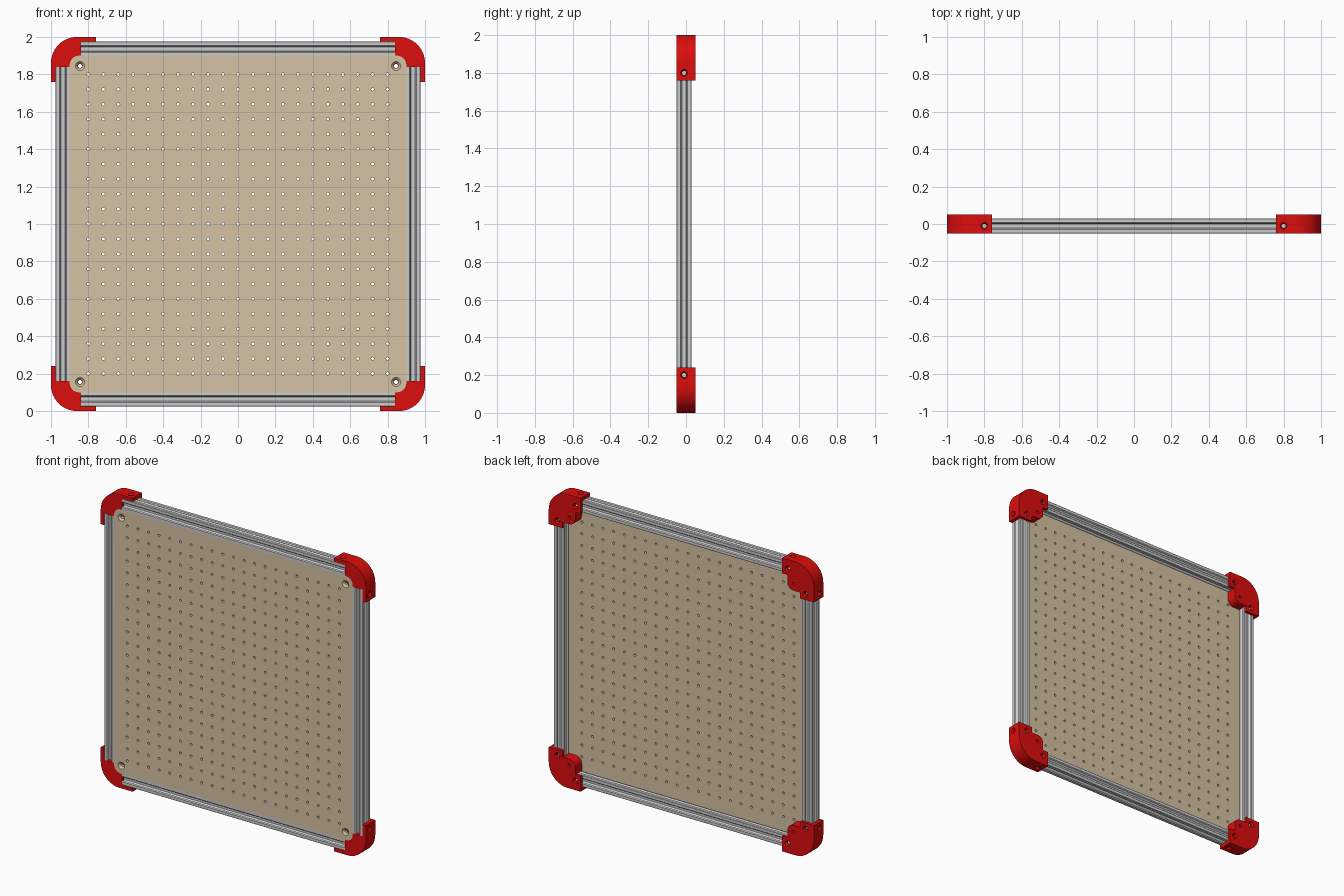
import bpy, bmesh, math
from mathutils import Matrix, Vector

if "Cube" in bpy.data.objects:
    bpy.data.objects.remove(bpy.data.objects["Cube"])

MID = Vector((0, 0, 1))          # centre of the square frame
F, B = -0.05, 0.05               # front and back planes
PANEL_BACK = -0.02
AXIS, AXIS_Y = 0.935, -0.01      # centre line of the rails


def material(name, rgb):
    m = bpy.data.materials.new(name)
    m.diffuse_color = (*rgb, 1)
    m.use_nodes = True
    m.node_tree.nodes["Principled BSDF"].inputs["Base Color"].default_value = m.diffuse_color
    return m


def to_object(bm, name, mat=None):
    bmesh.ops.recalc_face_normals(bm, faces=bm.faces)
    me = bpy.data.meshes.new(name)
    bm.to_mesh(me)
    bm.free()
    ob = bpy.data.objects.new(name, me)
    bpy.context.collection.objects.link(ob)
    if mat:
        me.materials.append(mat)
    return ob


def prism(bm, pts, y0, y1):
    """Extrude an x-z outline (relative to MID) from y0 to y1."""
    f = bm.faces.new([bm.verts.new((x, y0, z + 1)) for x, z in pts])
    ext = bmesh.ops.extrude_face_region(bm, geom=[f])["geom"]
    bmesh.ops.translate(bm, vec=(0, y1 - y0, 0),
                        verts=[v for v in ext if isinstance(v, bmesh.types.BMVert)])


def arc(cx, cz, r, a0, a1, n):
    return [(cx + r * math.cos(math.radians(a0 + (a1 - a0) * i / n)),
             cz + r * math.sin(math.radians(a0 + (a1 - a0) * i / n))) for i in range(n + 1)]


def drill(bm, start, end, r1, r2=None, seg=24):
    """Closed cylinder or cone between two points."""
    a, b = Vector(start), Vector(end)
    d = b - a
    m = Matrix.Translation((a + b) / 2) @ d.to_track_quat('Z', 'Y').to_matrix().to_4x4()
    bmesh.ops.create_cone(bm, cap_ends=True, segments=seg, radius1=r1,
                          radius2=r1 if r2 is None else r2, depth=d.length, matrix=m)


def rounded_square(h, r):
    pts = []
    for k, (sx, sz) in enumerate(((1, 1), (-1, 1), (-1, -1), (1, -1))):
        pts += arc(sx * (h - r), sz * (h - r), r, 90 * k, 90 * k + 90, 8)
    return pts


def cut(ob, *cutters):
    for c in cutters:
        m = ob.modifiers.new("cut", 'BOOLEAN')
        m.operation, m.solver, m.object = 'DIFFERENCE', 'MANIFOLD', c
        bpy.context.view_layer.objects.active = ob
        bpy.ops.object.modifier_apply(modifier=m.name)
    for c in cutters:
        bpy.data.objects.remove(c)


def smooth(ob):
    bpy.ops.object.select_all(action='DESELECT')
    ob.select_set(True)
    bpy.context.view_layer.objects.active = ob
    bpy.ops.object.shade_smooth_by_angle(angle=math.radians(30))


def around(ob, names):
    """Repeat a part on the other three sides of the frame."""
    ob.name = names[0]
    for k in range(1, 4):
        c = ob.copy()
        c.name = names[k]
        c.matrix_world = (Matrix.Translation(MID) @ Matrix.Rotation(k * math.pi / 2, 4, 'Y')
                          @ Matrix.Translation(-MID))
        bpy.context.collection.objects.link(c)


tan = material("board_tan", (0.67, 0.54, 0.37))
red = material("bracket_red", (0.73, 0.004, 0.004))

# Perforated panel: rounded board, 21 x 21 holes, four countersunk mounting holes
bm = bmesh.new()
prism(bm, rounded_square(0.9, 0.05), F, PANEL_BACK)
panel = to_object(bm, "perforated_panel", tan)
holes = bmesh.new()
for i in range(21):
    for j in range(21):
        x, z = -0.8 + 0.08 * i, 0.2 + 0.08 * j
        drill(holes, (x, F - 0.01, z), (x, PANEL_BACK + 0.01, z), 0.008, seg=14)
sinks, bores = bmesh.new(), bmesh.new()
for x in (-0.845, 0.845):
    for z in (0.155, 1.845):
        drill(bores, (x, F - 0.02, z), (x, PANEL_BACK + 0.02, z), 0.012)
        drill(sinks, (x, F - 0.002, z), (x, F + 0.014, z), 0.026, 0.011)
cut(panel, to_object(holes, "c1"), to_object(bores, "c2"), to_object(sinks, "c3"))
smooth(panel)

# Corner bracket (top right): L-shaped block with a rounded panel boss
outline = (arc(0.86, 0.86, 0.14, 0, 90, 16) + [(0.76, 1), (0.76, 0.895), (0.80, 0.895)]
           + arc(0.845, 0.845, 0.045, 180, 270, 8) + [(0.895, 0.80), (0.895, 0.76), (1, 0.76)])
bm = bmesh.new()
prism(bm, outline, F, B)
bracket = to_object(bm, "bracket", red)
ch1, ch2, seat = bmesh.new(), bmesh.new(), bmesh.new()
lo, hi = AXIS - 0.04, AXIS + 0.04
prism(ch1, [(0.7, lo), (0.84, lo), (0.84, hi), (0.7, hi)], F - 0.02, 0.03)
prism(ch2, [(lo, 0.7), (hi, 0.7), (hi, 0.84), (lo, 0.84)], F - 0.02, 0.03)
prism(seat, rounded_square(0.9, 0.05), F - 0.02, PANEL_BACK)
bore, sink = bmesh.new(), bmesh.new()
a, t, e = 1 + AXIS, 1.8, 0.002
drill(bore, (0.845, -0.04, 1.845), (0.845, 0.07, 1.845), 0.011)
for end, inner, lip in (((0.8, 0.07, a), (0.8, 0.02, a), Vector((0.8, B, a))),
                        ((AXIS, 0.07, t), (AXIS, 0.02, t), Vector((AXIS, B, t))),
                        ((0.8, AXIS_Y, 2.02), (0.8, AXIS_Y, 1.96), Vector((0.8, AXIS_Y, 2))),
                        ((1.02, AXIS_Y, t), (0.96, AXIS_Y, t), Vector((1, AXIS_Y, t)))):
    drill(bore, end, inner, 0.011)
    d = (Vector(end) - Vector(inner)).normalized()
    drill(sink, lip + d * e, lip - d * 0.01, 0.02, 0.012)
cut(bracket, *[to_object(b, "c") for b in (ch1, ch2, seat, bore, sink)])
smooth(bracket)
around(bracket, ["bracket_top_right", "bracket_bottom_right",
                 "bracket_bottom_left", "bracket_top_left"])

# Slotted rail (top): quarter of the section turned four times, then extruded
quarter = [(3.9, -2.8), (3.9, 2.8), (6.6, 5.5), (8.2, 5.5), (8.2, 3.1), (10, 4.6), (10, 9.4),
           (9.4, 10), (4.6, 10), (3.1, 8.2), (5.5, 8.2), (5.5, 6.6)]
section = []
for k in range(4):
    c, s = round(math.cos(k * math.pi / 2)), round(math.sin(k * math.pi / 2))
    section += [((c * u - s * v) * 0.004, (s * u + c * v) * 0.004) for u, v in quarter]
bm = bmesh.new()
face = bm.faces.new([bm.verts.new((-0.84, AXIS_Y + u, 1 + AXIS + v)) for u, v in section])
ext = bmesh.ops.extrude_face_region(bm, geom=[face])["geom"]
bmesh.ops.translate(bm, vec=(1.68, 0, 0),
                    verts=[v for v in ext if isinstance(v, bmesh.types.BMVert)])
around(to_object(bm, "rail"), ["rail_top", "rail_right", "rail_bottom", "rail_left"])
